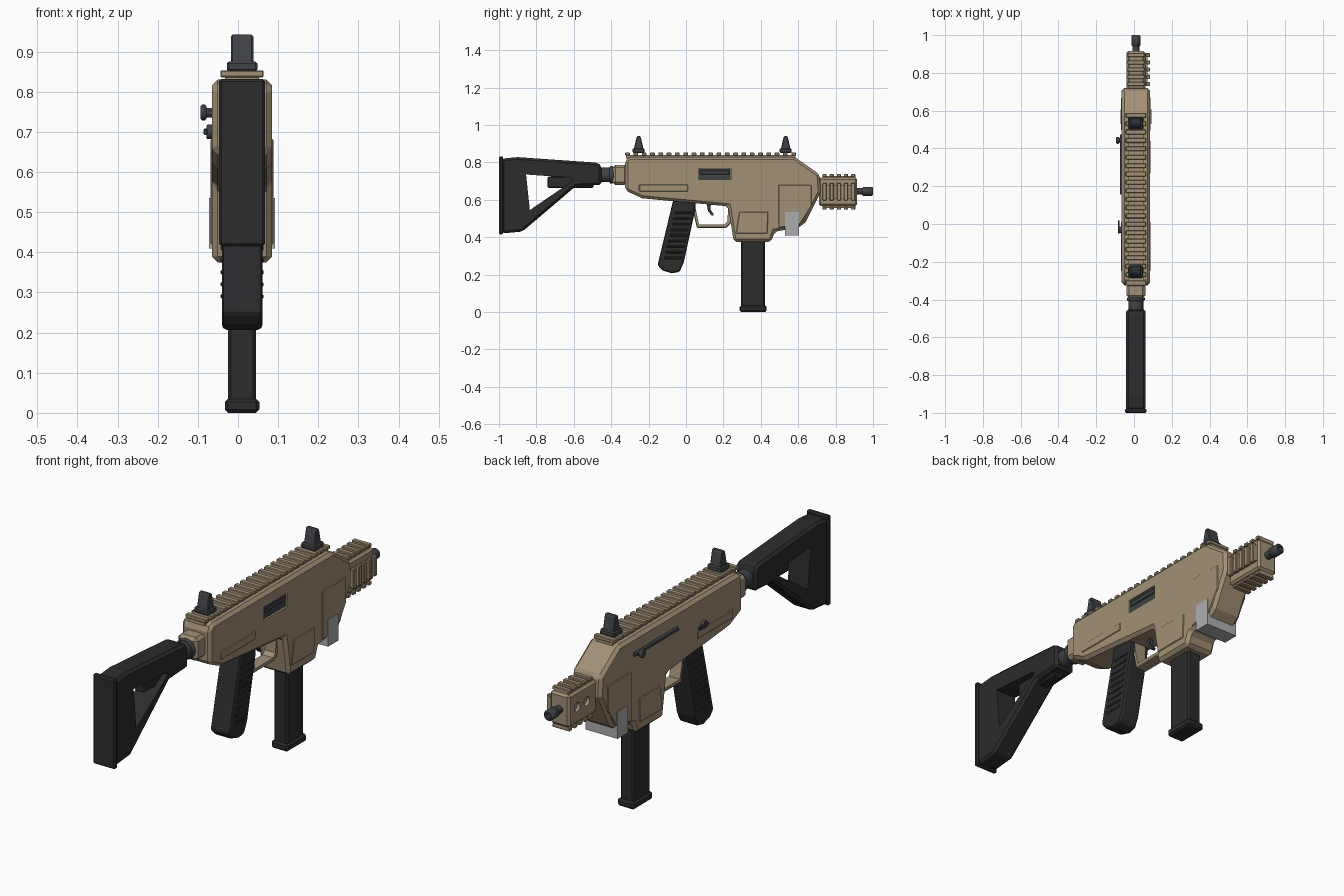
import bpy, bmesh, math
from mathutils import Vector, Matrix

CX = 0.01  # centre plane of the body


def mat(name, c):
    m = bpy.data.materials.new(name)
    m.diffuse_color = (*c, 1)
    return m


TAN = mat("tan", (0.36, 0.28, 0.18))
BLACK = mat("black", (0.025, 0.025, 0.027))
STEEL = mat("dark_steel", (0.05, 0.055, 0.06))
GREY = mat("light_grey", (0.42, 0.42, 0.42))


def finish(name, bm, m, bevel=0, seg=1):
    bmesh.ops.recalc_face_normals(bm, faces=bm.faces)
    me = bpy.data.meshes.new(name)
    bm.to_mesh(me)
    bm.free()
    ob = bpy.data.objects.new(name, me)
    bpy.context.collection.objects.link(ob)
    if m:
        me.materials.append(m)
    if bevel:
        b = ob.modifiers.new("bevel", 'BEVEL')
        b.width, b.segments, b.limit_method = bevel, seg, 'ANGLE'
    return ob


def add_box(bm, x, y, z):
    c = Vector(((x[0]+x[1])/2, (y[0]+y[1])/2, (z[0]+z[1])/2))
    s = Matrix.Diagonal((x[1]-x[0], y[1]-y[0], z[1]-z[0], 1))
    bmesh.ops.create_cube(bm, size=1, matrix=Matrix.Translation(c) @ s)


def box(name, x, y, z, m, bevel=0.0):
    bm = bmesh.new()
    add_box(bm, x, y, z)
    return finish(name, bm, m, bevel)


def prism(name, pts, x, m, bevel=0.0, seg=1):
    """Side profile in (y, z) extruded across x."""
    bm = bmesh.new()
    f = bm.faces.new([bm.verts.new((x[0], y, z)) for y, z in pts])
    ex = bmesh.ops.extrude_face_region(bm, geom=[f])
    bmesh.ops.translate(bm, vec=(x[1]-x[0], 0, 0),
                        verts=[v for v in ex["geom"] if isinstance(v, bmesh.types.BMVert)])
    return finish(name, bm, m, bevel, seg)


def rod(name, a, b, r, m, bevel=0.0, n=20):
    a, b = Vector(a), Vector(b)
    d = b - a
    bm = bmesh.new()
    rot = d.to_track_quat('Z', 'Y').to_matrix().to_4x4()
    bmesh.ops.create_cone(bm, cap_ends=True, segments=n, radius1=r, radius2=r, depth=d.length,
                          matrix=Matrix.Translation((a+b)/2) @ rot)
    for f in bm.faces:
        f.smooth = len(f.verts) == 4
    return finish(name, bm, m, bevel)


def cut(target, cutter):
    cutter.hide_render = True
    cutter.hide_viewport = True
    cutter.display_type = 'WIRE'
    b = target.modifiers.new("cut", 'BOOLEAN')
    b.operation, b.solver, b.object = 'DIFFERENCE', 'EXACT', cutter


def teeth(name, axis, n, y0, y1, lo, hi, span, w, m=TAN):
    """Row of rail teeth along y; axis 'z' stacks upward, 'x' sideways."""
    bm = bmesh.new()
    for i in range(n):
        y = y0 + w/2 + (y1 - y0 - w) * i / (n - 1)
        x, z = (span, (lo, hi)) if axis == 'z' else ((lo, hi), span)
        add_box(bm, x, (y-w/2, y+w/2), z)
    return finish(name, bm, m, 0.003)


# receiver shell with magazine well
receiver = prism("receiver", [(-0.325, 0.81), (-0.305, 0.83), (0.58, 0.83), (0.715, 0.735), (0.72, 0.64),
                              (0.64, 0.48), (0.60, 0.45), (0.475, 0.43), (0.455, 0.375), (0.255, 0.375),
                              (0.225, 0.565), (-0.235, 0.608), (-0.325, 0.65)], (-0.065, 0.085), TAN, 0.016)
# ejection port and side grooves
cut(receiver, box("port_cutter", (0.072, 0.2), (0.068, 0.24), (0.705, 0.767), None))
box("ejection_port_cover", (0.06, 0.078), (0.07, 0.238), (0.707, 0.765), STEEL)
box("ejection_port_bar", (0.07, 0.082), (0.075, 0.233), (0.735, 0.758), STEEL, 0.003)
cut(receiver, box("cocking_slot_cutter", (-0.2, -0.055), (0.15, 0.48), (0.738, 0.76), None))
for side, x in (("right", (0.08, 0.0885)), ("left", (-0.0685, -0.06))):
    box("rear_rib_" + side, x, (-0.25, 0.01), (0.645, 0.682), TAN, 0.003)
    prism("front_panel_" + side, [(0.495, 0.68), (0.67, 0.68), (0.67, 0.565), (0.61, 0.47), (0.495, 0.45)],
          x, TAN, 0.003)
    prism("magwell_panel_" + side, [(0.285, 0.535), (0.44, 0.535), (0.435, 0.42), (0.267, 0.42)],
          x, TAN, 0.003)

# top rail
box("top_rail_base", (-0.032, 0.052), (-0.322, 0.585), (0.82, 0.84), TAN)
teeth("top_rail_teeth", 'z', 21, -0.325, 0.588, 0.836, 0.853, (-0.044, 0.064), 0.025)

# iron sights
for nm, y in (("rear_sight", -0.253), ("front_sight", 0.533)):
    box(nm + "_base", (CX-0.038, CX+0.038), (y-0.032, y+0.032), (0.85, 0.875), STEEL, 0.005)
    prism(nm + "_blade", [(y-0.026, 0.87), (y+0.026, 0.87), (y+0.011, 0.937), (y+0.004, 0.942),
                          (y-0.004, 0.942), (y-0.011, 0.937)], (CX-0.028, CX+0.028), STEEL, 0.005)

# handguard with rails
hand = box("handguard", (-0.04, 0.06), (0.71, 0.915), (0.567, 0.718), TAN, 0.01)
for i, y in enumerate((0.785, 0.855)):
    cut(hand, rod(f"vent_cutter_{i}", (-0.2, y, 0.645), (-0.025, y, 0.645), 0.021, None))
teeth("handguard_top_teeth", 'z', 5, 0.73, 0.905, 0.722, 0.738, (-0.035, 0.055), 0.022)
teeth("handguard_bottom_teeth", 'z', 5, 0.73, 0.905, 0.547, 0.563, (-0.035, 0.055), 0.022)
teeth("handguard_side_teeth", 'x', 5, 0.73, 0.905, 0.066, 0.084, (0.597, 0.69), 0.022)
box("handguard_top_rail", (-0.025, 0.045), (0.73, 0.905), (0.71, 0.728), TAN)
box("handguard_bottom_rail", (-0.025, 0.045), (0.73, 0.905), (0.557, 0.575), TAN)
box("handguard_side_rail", (0.055, 0.072), (0.73, 0.905), (0.607, 0.68), TAN)

# barrel
rod("barrel", (CX, 0.88, 0.645), (CX, 0.96, 0.645), 0.018, STEEL)
muzzle = rod("muzzle", (CX, 0.942, 0.645), (CX, 1.0, 0.645), 0.024, STEEL, 0.005)
cut(muzzle, rod("bore_cutter", (CX, 0.975, 0.645), (CX, 1.1, 0.645), 0.011, None))

# light grey clamp under the front
box("front_clamp", (-0.072, 0.092), (0.53, 0.605), (0.41, 0.535), GREY)

# magazine
box("magazine", (-0.025, 0.045), (0.295, 0.422), (0.02, 0.40), BLACK, 0.008)
box("magazine_base", (-0.033, 0.053), (0.287, 0.431), (0.0, 0.035), BLACK, 0.008)

# pistol grip with side ribs
prism("grip", [(-0.068, 0.60), (0.052, 0.60), (0.05, 0.55), (-0.012, 0.265), (-0.034, 0.215), (-0.075, 0.207),
               (-0.125, 0.222), (-0.152, 0.25)], (-0.04, 0.061), BLACK, 0.012, 2)
for i in range(9):
    z = 0.29 + i*0.03
    y = -0.075 + (z-0.29)*0.22
    prism(f"grip_rib_{i}", [(y-0.04, z-0.006), (y+0.055, z-0.006), (y+0.055, z+0.006), (y-0.04, z+0.006)],
          (-0.043, 0.064), BLACK, 0.003)

# trigger guard and trigger
guard = prism("trigger_guard", [(0.035, 0.585), (0.035, 0.55), (0.058, 0.45), (0.215, 0.45), (0.24, 0.475),
                                (0.25, 0.57)], (-0.018, 0.038), TAN, 0.004)
cut(guard, prism("guard_cutter", [(0.052, 0.7), (0.052, 0.55), (0.07, 0.468), (0.205, 0.468), (0.222, 0.485),
                                  (0.23, 0.7)], (-0.2, 0.2), None))
prism("trigger", [(0.11, 0.59), (0.135, 0.59), (0.13, 0.55), (0.15, 0.52), (0.14, 0.513), (0.117, 0.54)],
      (0.0, 0.02), STEEL, 0.003)

# charging handle and selector on the left
box("cocking_rail", (-0.073, -0.05), (0.155, 0.475), (0.743, 0.755), STEEL)
rod("cocking_stem", (-0.055, 0.443, 0.748), (-0.085, 0.443, 0.748), 0.012, STEEL)
rod("cocking_knob", (-0.078, 0.443, 0.748), (-0.094, 0.443, 0.748), 0.02, STEEL, 0.005, 12)
rod("selector_pivot", (-0.06, -0.03, 0.70), (-0.079, -0.03, 0.70), 0.018, STEEL, 0.003)
box("selector_lever", (-0.086, -0.076), (-0.05, 0.02), (0.692, 0.708), STEEL, 0.003)

# stock collar and tube
box("stock_collar", (-0.04, 0.06), (-0.392, -0.315), (0.68, 0.787), TAN, 0.014)
rod("stock_tube", (CX, -0.52, 0.733), (CX, -0.38, 0.733), 0.039, STEEL)
rod("stock_tube_ring", (CX, -0.408, 0.733), (CX, -0.388, 0.733), 0.047, STEEL, 0.005)

# skeleton stock
stock = prism("stock", [(-0.985, 0.82), (-0.90, 0.828), (-0.47, 0.798), (-0.452, 0.78), (-0.452, 0.68),
                        (-0.59, 0.672), (-0.875, 0.43), (-0.985, 0.42)], (-0.042, 0.062), BLACK, 0.012)
cut(stock, prism("stock_cutter", [(-0.855, 0.735), (-0.61, 0.718), (-0.60, 0.705), (-0.835, 0.545)],
                 (-0.2, 0.2), None))
box("stock_latch", (-0.015, 0.035), (-0.74, -0.495), (0.662, 0.725), BLACK, 0.006)
box("butt_plate", (-0.047, 0.067), (-1.0, -0.978), (0.415, 0.832), BLACK, 0.006)
